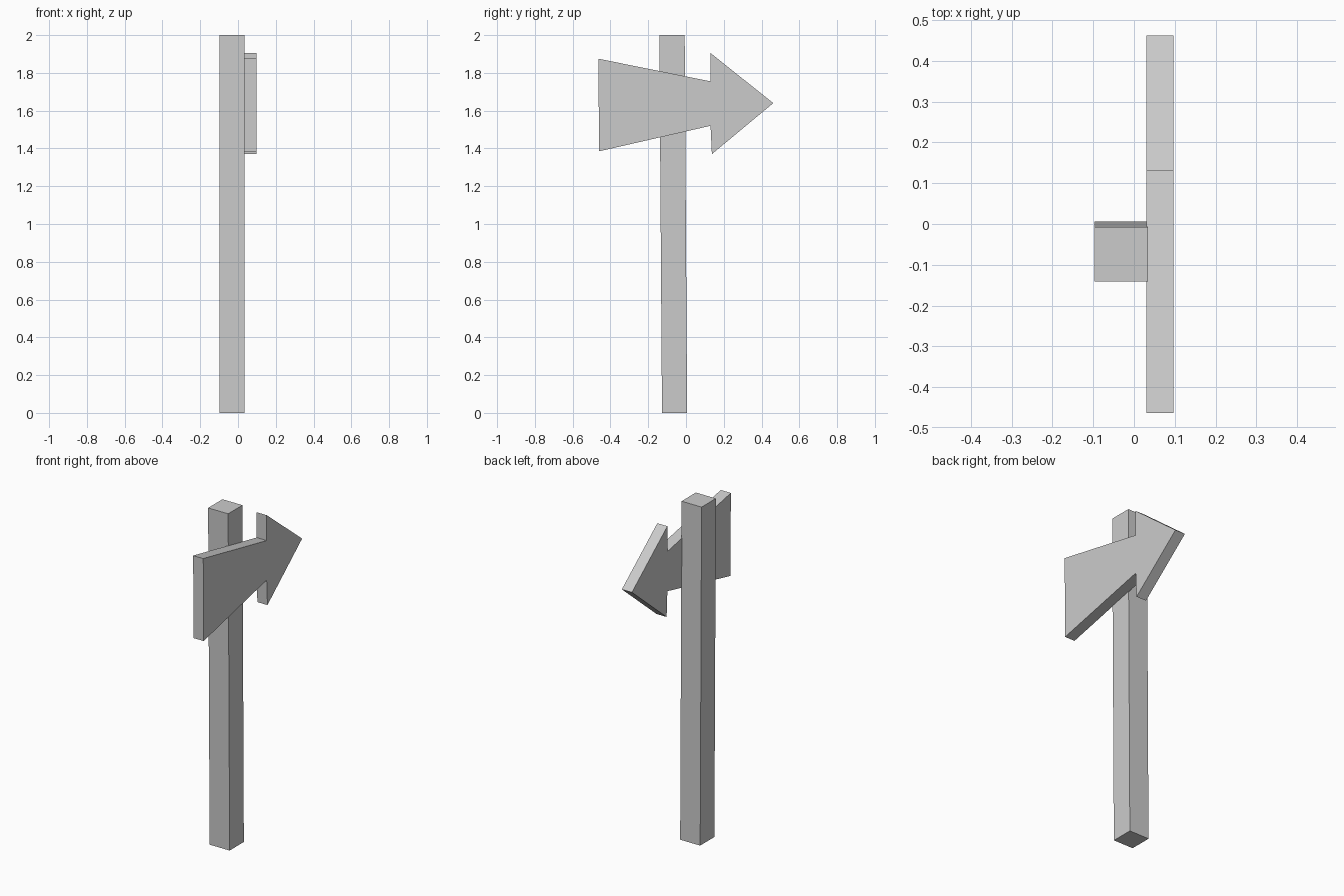
import bpy

if "Cube" in bpy.data.objects:
    bpy.data.objects.remove(bpy.data.objects["Cube"])


def material(name, color):
    m = bpy.data.materials.new(name)
    m.diffuse_color = (*color, 1)
    m.use_nodes = True
    m.node_tree.nodes["Principled BSDF"].inputs["Base Color"].default_value = m.diffuse_color
    return m


def prism(name, start, end, mat):
    """Solid joining two matching outlines."""
    n = len(start)
    faces = [tuple(reversed(range(n))), tuple(range(n, 2 * n))]
    faces += [(i, (i + 1) % n, n + (i + 1) % n, n + i) for i in range(n)]
    mesh = bpy.data.meshes.new(name)
    mesh.from_pydata(start + end, [], faces)
    mesh.materials.append(mat)
    obj = bpy.data.objects.new(name, mesh)
    bpy.context.collection.objects.link(obj)
    return obj


grey = material("plain grey", (0.6, 0.6, 0.6))


# Square post, leaning very slightly towards the front
def square(y0, y1, z):
    return [(-0.097, y0, z), (0.034, y0, z), (0.034, y1, z), (-0.097, y1, z)]


prism("post", square(-0.127, 0.006, 0), square(-0.141, -0.007, 2), grey)

# Arrow board fixed to the right side of the post: (y, z) outline
outline = [(-0.46, 1.385), (0.13, 1.52), (0.137, 1.37), (0.462, 1.64),
           (0.13, 1.905), (0.13, 1.755), (-0.464, 1.875)]
prism("arrow_board", [(0.031, y, z) for y, z in outline],
      [(0.097, y, z) for y, z in outline], grey)
